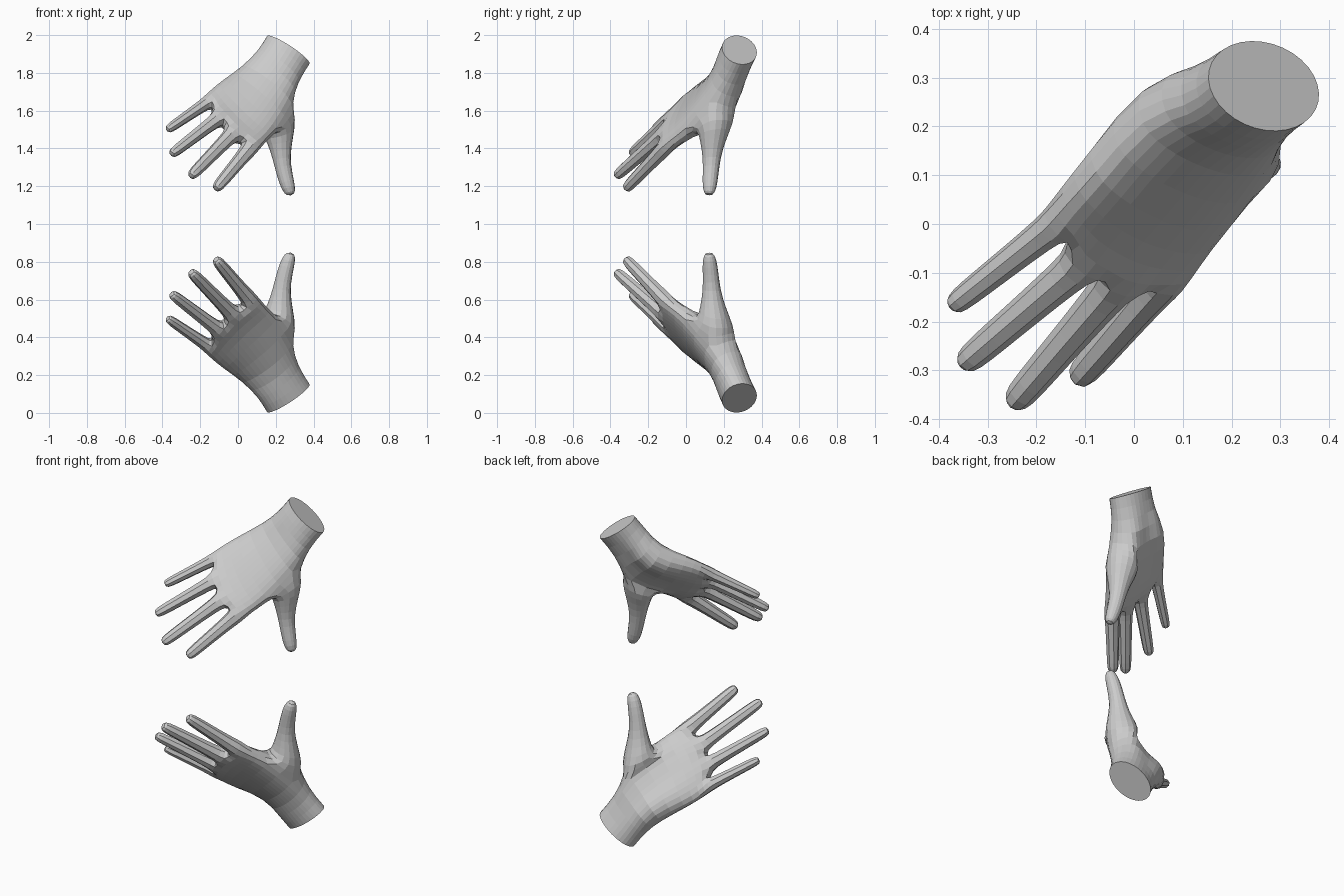
import bpy, bmesh
from math import sin, cos, pi, exp
from mathutils import Vector as V, Matrix

if "Cube" in bpy.data.objects:
    bpy.data.objects.remove(bpy.data.objects["Cube"])

bm = bmesh.new()
AXIS = V((-0.50, -0.59, -0.64))          # wrist to fingers


def ring(p, i, thick, axis, flat, bow, thumb_pad=0, little_pad=0):
    """16-point cross-section: 8 on the back, 8 on the palm side with pads."""
    p, i = V(p), V(i)
    c, half = (p + i) / 2, (i - p) / 2
    n = V(axis).cross(half).normalized()
    back, palm = [], []
    for j in range(8):
        th = pi * (j + 0.5) / 8
        s = -cos(th) * (1 - flat) + (j - 3.5) / 3.5 * flat
        h = thick * sin(th) ** (1 - 0.75 * flat)
        pad = thumb_pad * exp(-((s - 0.5) / 0.45) ** 2) + little_pad * exp(-((s + 0.65) / 0.4) ** 2)
        q = c + half * s * 1.02 + V(axis) * bow * (1 - s * s)
        back.append(bm.verts.new(q + n * h))
        palm.append(bm.verts.new(q - n * (h + pad)))
    return back + palm[::-1]


def loop(c, d, side, points, sign=1):
    """Cage loop around a digit, square to its direction d."""
    c, d, side = V(c), V(d).normalized(), V(side)
    e1 = (side - d * side.dot(d)).normalized()
    e2 = d.cross(e1) * sign
    return [bm.verts.new(c + e1 * a + e2 * b) for a, b in points]


def square(r):
    return [(-r, r), (r, r), (r, -r), (-r, -r)]


def octagon(r):
    angles = [pi * (0.625 - 0.25 * k) for k in range(8)]
    return [(r * cos(t), r * sin(t)) for t in angles]


def bridge(a, b, skip=()):
    for k in range(len(a)):
        if k not in skip:
            m = (k + 1) % len(a)
            bm.faces.new((a[k], a[m], b[m], b[k]))


def tube(loops):
    for a, b in zip(loops, loops[1:]):
        bridge(a, b)
    bm.faces.new(loops[-1])


# wrist and palm sections: little-finger edge, thumb edge, thickness
rings = [
    ring((0.152, 0.298, 1.994), (0.380, 0.268, 1.849), 0.097, (-0.54, -0.25, -0.80), 0, 0),
    ring((0.105, 0.255, 1.915), (0.318, 0.22, 1.755), 0.09, (-0.52, -0.40, -0.75), 0.1, 0, 0.012, 0.015),
    ring((0.015, 0.245, 1.82), (0.285, 0.145, 1.645), 0.083, AXIS, 0.5, 0, 0.07, 0.045),
    ring((-0.095, 0.115, 1.75), (0.185, 0.002, 1.475), 0.066, AXIS, 0.75, 0.02, 0.012, 0.015),
    ring((-0.147, 0.06, 1.705), (0.135, -0.07, 1.425), 0.055, AXIS, 0.85, 0.04),
]

# fingers: base, tip, sideways direction, half thickness
fingers = [
    ((-0.160, 0.000, 1.645), (-0.374, -0.169, 1.499), (0.42, -0.62, -0.66), 0.031),
    ((-0.108, -0.080, 1.557), (-0.352, -0.289, 1.370), (0.48, -0.50, -0.70), 0.036),
    ((-0.035, -0.120, 1.472), (-0.249, -0.370, 1.253), (0.70, -0.20, -0.68), 0.038),
    ((0.060, -0.115, 1.400), (-0.117, -0.320, 1.186), (0.80, 0.04, -0.60), 0.038),
]
bases = []
for base, tip, side, r in fingers:
    d = V(tip) - V(base)
    loops = [loop(V(base) + d * t, d, side, square(r * k)) for t, k in
             ((0, 1.3), (0.12, 1.15), (0.42, 1.03), (0.72, 0.95), (0.94, 0.88), (1.01, 0.6))]
    tube(loops)
    bases.append(loops[0])

# join palm to finger bases, and close the webs between fingers
rings.append([v for b in bases for v in b[:2]] + [v for b in bases[::-1] for v in b[2:]])
for k in range(5):
    bridge(rings[k], rings[k + 1], skip=(7, 8, 9) if k == 2 else ())
for a, b in zip(bases, bases[1:]):
    bm.faces.new((a[1], b[0], b[3], a[2]))

# thumb grows from the gap left in the side of the palm
a, b = rings[2], rings[3]
thumb = [[a[7], b[7], b[8], b[9], b[10], a[10], a[9], a[8]]]
for c, d, r in (((0.216, 0.158, 1.525), (0.30, 0.22, -0.93), 0.108),
                ((0.224, 0.143, 1.435), (0.2, 0.10, -0.95), 0.074),
                ((0.229, 0.136, 1.35), (0.05, 0.0, -1), 0.051),
                ((0.247, 0.130, 1.26), (0.2, -0.05, -1), 0.046),
                ((0.268, 0.124, 1.185), (0.25, -0.05, -1), 0.041),
                ((0.281, 0.122, 1.15), (0.25, -0.05, -1), 0.022)):
    thumb.append(loop(c, d, (-0.65, -0.76, 0), octagon(r), -1))
tube(thumb)
bmesh.ops.recalc_face_normals(bm, faces=bm.faces[:])

# smooth the cage once
mesh = bpy.data.meshes.new("hand_cage")
bm.to_mesh(mesh)
bm.free()
upper = bpy.data.objects.new("upper_hand", mesh)
bpy.context.collection.objects.link(upper)
sub = upper.modifiers.new("smooth", 'SUBSURF')
sub.levels = sub.render_levels = 1
done = bpy.data.meshes.new_from_object(upper.evaluated_get(bpy.context.evaluated_depsgraph_get()))
upper.modifiers.clear()

# flat cut at the wrist
bm = bmesh.new()
bm.from_mesh(done)
bmesh.ops.holes_fill(bm, edges=[e for e in bm.edges if e.is_boundary], sides=0)
bmesh.ops.recalc_face_normals(bm, faces=bm.faces[:])
for f in bm.faces:
    f.smooth = False
bm.to_mesh(done)
bm.free()
upper.data = done

# mirrored lower hand
low = done.copy()
low.transform(Matrix.Translation((0, 0, 2)) @ Matrix.Diagonal((1, 1, -1, 1)))
low.flip_normals()
lower = bpy.data.objects.new("lower_hand", low)
bpy.context.collection.objects.link(lower)
